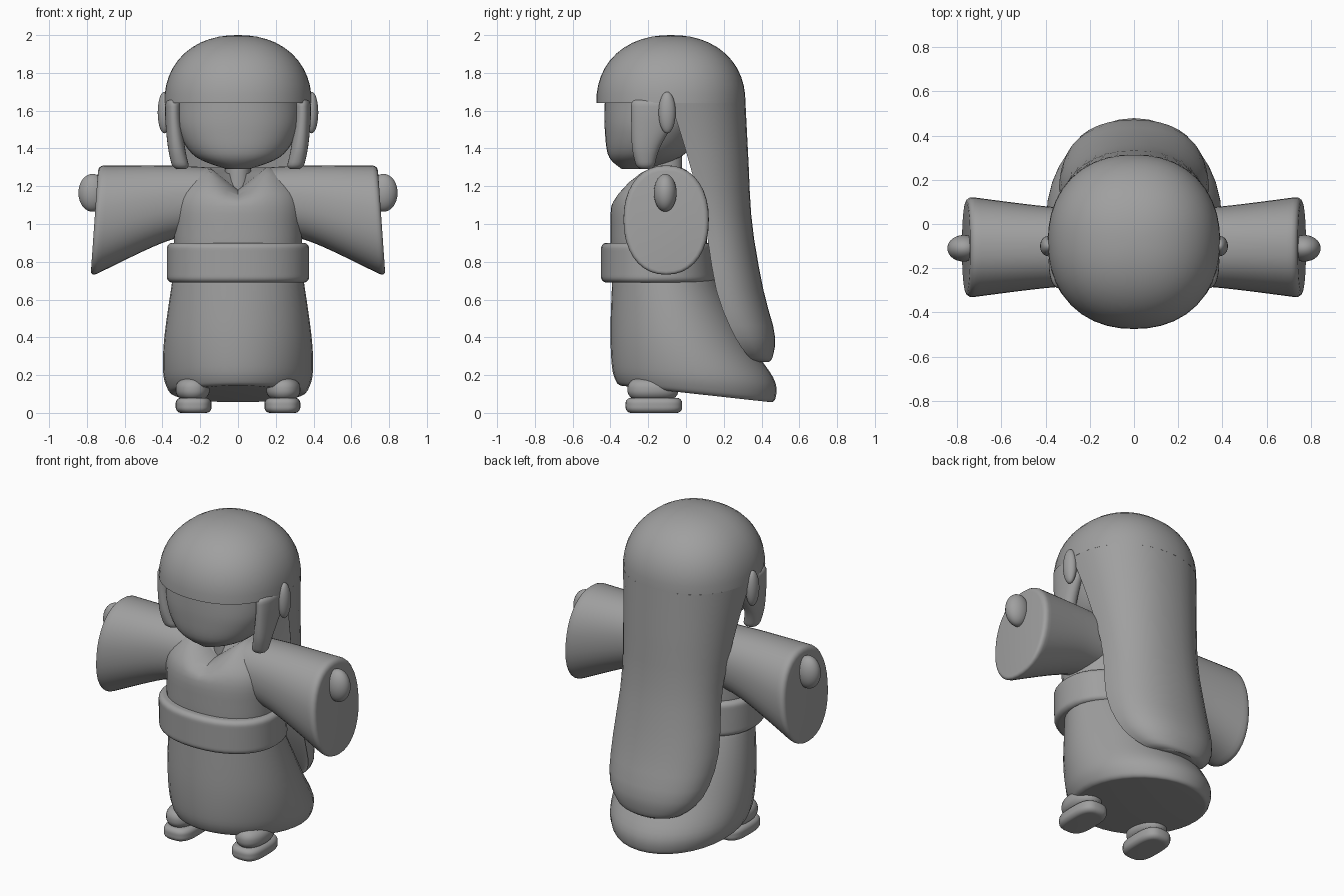
import bpy
import bmesh
import math

cube = bpy.data.objects.get("Cube")
if cube:
    bpy.data.objects.remove(cube)

grey = (0.35, 0.35, 0.35, 1)
clay = bpy.data.materials.new("clay_grey")
clay.use_nodes = True
clay.diffuse_color = grey
clay.node_tree.nodes["Principled BSDF"].inputs["Base Color"].default_value = grey


def along(keys, t):
    """Smooth curve through evenly spaced keys; a single number stays constant."""
    if not isinstance(keys, tuple):
        return keys
    last = len(keys) - 1
    i = min(int(t * last), last - 1)
    u = t * last - i
    start, end = keys[i], keys[i + 1]
    before = keys[i - 1] if i else start
    after = keys[i + 2] if i + 2 <= last else end
    tangent_in, tangent_out = (end - before) / 2, (after - start) / 2
    blend = u * u * (3 - 2 * u)
    return (start + (end - start) * blend
            + tangent_in * u * (1 - u) ** 2 - tangent_out * u * u * (1 - u))


def signed_power(value, exponent):
    return math.copysign(abs(value) ** exponent, value)


def finish(bm, name):
    """Turn the bmesh into a smooth shaded object with sharp hard edges."""
    bmesh.ops.recalc_face_normals(bm, faces=bm.faces)
    mesh = bpy.data.meshes.new(name)
    bm.to_mesh(mesh)
    bm.free()
    mesh.materials.append(clay)
    for face in mesh.polygons:
        face.use_smooth = True
    mesh.set_sharp_from_angle(angle=math.radians(45))
    bpy.context.collection.objects.link(bpy.data.objects.new(name, mesh))


def loft(name, height, width, near, far, centre=0, slope=0, rounding=0,
         power=2.2, hollow=None, sideways=False, side=1, shape=None):
    """Skin rounded sections whose size follows key curves, with rounded end rims."""
    bm = bmesh.new()
    segments, steps = 36, 24
    rings = []
    for step in range(steps + 1):
        t = (1 - math.cos(math.pi * step / steps)) / 2
        level = along(height, t)
        rim = max(0, rounding - min(level - height[0], height[-1] - level))
        inset = rounding - math.sqrt(max(0, rounding ** 2 - rim ** 2))
        half = along(width, t) - inset
        low, high = along(near, t) + inset, along(far, t) - inset
        ring = []
        for i in range(segments):
            angle = math.tau * i / segments
            across = along(centre, t) + half * signed_power(math.cos(angle), 2 / power)
            depth = signed_power(math.sin(angle), 2 / power)
            if hollow is None:
                depth = (depth + 1) / 2
            elif depth < 0:
                depth *= -hollow
            tilt = along(slope, t) * (depth - 0.5) * (high - low)
            deep = low + (high - low) * depth
            if sideways:
                co = ((level + tilt) * side, across, deep)
            else:
                co = (across * side, deep, level + tilt)
            ring.append(bm.verts.new(co))
        rings.append(ring)
    for lower, upper in zip(rings, rings[1:]):
        for i in range(segments):
            bm.faces.new((lower[i - 1], lower[i], upper[i], upper[i - 1]))
    bm.faces.new(rings[0])
    bm.faces.new(rings[-1])
    if shape:
        for vert in bm.verts:
            shape(vert.co)
    finish(bm, name)


def blob(name, centre, radii, power=2, flat_base=False):
    """Squarish ellipsoid, optionally cut flat through the middle."""
    bm = bmesh.new()
    bmesh.ops.create_uvsphere(bm, u_segments=40, v_segments=24, radius=1)
    for vert in bm.verts:
        vert.co /= sum(abs(c) ** power for c in vert.co) ** (1 / power)
        if flat_base:
            vert.co.z = max(vert.co.z, 0)
        for axis in range(3):
            vert.co[axis] = centre[axis] + radii[axis] * vert.co[axis]
    finish(bm, name)


def neckline(co):
    """Dip the front of the collar into a soft V that fades out down the chest."""
    if co.y < -0.1 and co.z > 1.1:
        co.z -= 0.6 * (co.z - 1.1) * max(0, 1 - abs(co.x) / 0.15)


# Head and neck
loft("head", height=(1.29, 1.36, 1.5, 1.65), width=(.06, .23, .32, .34),
     near=(-.34, -.41, -.43, -.43), far=(-.2, -.02, .1, .2))
loft("neck", height=(1.1, 1.4), width=.07, near=-.2, far=-.02)

# Hair: rounded cap with a straight fringe, then the long fall down the back
blob("hair_cap", centre=(0, -.08, 1.64), radii=(.39, .395, .36), power=2.2, flat_base=True)
loft("back_hair", height=(.27, .3, .42, .65, 1, 1.35, 1.64),
     width=(.12, .22, .31, .34, .32, .35, .39),
     near=(.38, .33, .25, .16, .1, .01, -.08),
     far=(.44, .46, .47, .41, .35, .33, .315), hollow=.2)

# Dress: bodice, sash and trailing skirt
loft("bodice", height=(.75, .95, 1.15, 1.3), width=(.33, .34, .33, .2),
     near=(-.39, -.4, -.38, -.24), far=(.11, .11, .09, 0), rounding=.04, shape=neckline)
loft("sash", height=(.69, .9), width=.377, near=-.45, far=(.16, .14), rounding=.03)
loft("skirt", height=(.1, .2, .4, .72), width=(.36, .395, .39, .345),
     near=(-.36, -.39, -.4, -.39), far=(.47, .47, .34, .15),
     slope=(-.11, -.07, -.08, 0), rounding=.02, power=2)

# Mirrored hair locks, ears, sleeves, hands and sandalled feet
for side, word in ((1, "left"), (-1, "right")):
    loft(word + "_hair_lock", height=(1.29, 1.4, 1.55, 1.66), centre=(.3, .325, .34, .34),
         width=.045, near=(-.26, -.285, -.29, -.29), far=(-.17, -.14, -.06, -.04),
         rounding=.03, side=side)
    blob(word + "_ear", centre=(.39 * side, -.1, 1.59), radii=(.035, .045, .11))
    loft(word + "_sleeve", height=(.15, .4, .76), centre=-.105, width=(.17, .185, .23),
         near=(.96, .9, .72), far=(1.3, 1.31, 1.31), slope=(0, 0, -.07),
         rounding=.03, sideways=True, side=side)
    blob(word + "_hand", centre=(.77 * side, -.11, 1.165), radii=(.075, .06, .1))
    loft(word + "_sole", height=(0, .08), centre=.235, width=.095, near=-.32, far=-.02,
         rounding=.03, power=3, side=side)
    loft(word + "_foot", height=(.07, .18), centre=.24, width=.09, near=-.31, far=-.04,
         rounding=.05, side=side)
